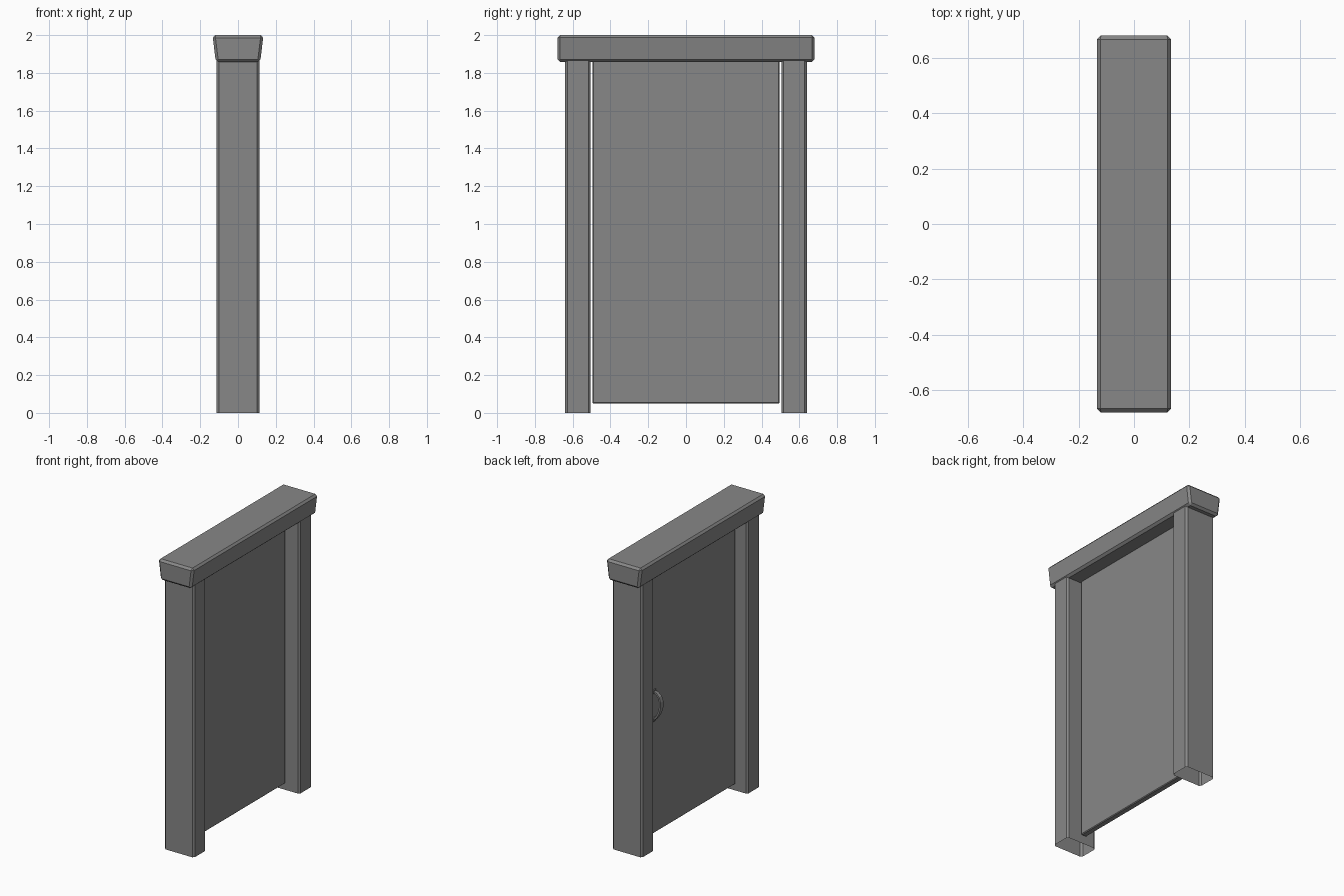
import bpy, bmesh, math

if "Cube" in bpy.data.objects:
    bpy.data.objects.remove(bpy.data.objects["Cube"])

# Dark grey finish shared by all parts
dark = bpy.data.materials.new("dark_grey")
dark.diffuse_color = (0.245, 0.245, 0.245, 1)
dark.use_nodes = True
dark.node_tree.nodes["Principled BSDF"].inputs["Base Color"].default_value = dark.diffuse_color


def finish(name, bm):
    """Turn a bmesh into a named scene object."""
    mesh = bpy.data.meshes.new(name)
    bm.to_mesh(mesh)
    bm.free()
    mesh.materials.append(dark)
    obj = bpy.data.objects.new(name, mesh)
    bpy.context.collection.objects.link(obj)
    return obj


def box(name, lo, hi, bevel=0.0, vertical_only=False, open_bottom=False, bottom_x=1.0):
    """Chamfered box from corner to corner; the bottom can be narrowed in x or left open."""
    bm = bmesh.new()
    bmesh.ops.create_cube(bm, size=1)
    for v in bm.verts:
        narrow = bottom_x if v.co.z < 0 else 1.0
        v.co = [lo[i] + (v.co[i] + 0.5) * (hi[i] - lo[i]) for i in range(3)]
        v.co.x *= narrow
    edges = [e for e in bm.edges
             if not vertical_only or abs(e.verts[0].co.z - e.verts[1].co.z) > 0.01]
    bmesh.ops.bevel(bm, geom=edges, offset=bevel, segments=1, affect='EDGES', profile=0.5)
    if open_bottom:
        bm.normal_update()
        low = [f for f in bm.faces if f.normal.z < -0.9]
        bmesh.ops.delete(bm, geom=low, context='FACES_ONLY')
    return finish(name, bm)


# Two side posts, open underneath
for name, y0, y1 in (("left_post", -0.64, -0.505), ("right_post", 0.505, 0.64)):
    box(name, (-0.113, y0, 0), (0.113, y1, 1.88), 0.012, True, True)

# Lintel, narrower at the bottom
box("lintel", (-0.135, -0.68, 1.858), (0.135, 0.68, 2.0), 0.014, bottom_x=0.87)

# Door panel
box("door_panel", (-0.029, -0.496, 0.05), (0.013, 0.496, 1.862), 0.005)

# Curved pull handle on the -x face: flat strip bowed outwards, fullest above the middle
N, Z, Y, HALF = 8, 0.93, 0.39, 0.095
bm = bmesh.new()
rings = []
for i in range(N + 1):
    a = math.pi * (i / N - 0.5)
    bow = 0.06 * math.cos(a) * (1 + 0.25 * math.sin(a))
    z = Z + HALF * math.sin(a)
    half_w = 0.010 + 0.006 * math.cos(a)
    dx, dz = -math.cos(a) * 0.006, math.sin(a) * 0.006
    x = -0.025 - bow
    rings.append([bm.verts.new((x + s * dx, Y + w * half_w, z + s * dz))
                  for s, w in ((1, -1), (1, 1), (-1, 1), (-1, -1))])
for a, b in zip(rings, rings[1:]):
    for j in range(4):
        k = (j + 1) % 4
        bm.faces.new((a[j], a[k], b[k], b[j]))
bm.faces.new(rings[0][::-1])
bm.faces.new(rings[-1])
bmesh.ops.recalc_face_normals(bm, faces=bm.faces)
finish("handle_grip", bm)

# Small mounting plates at the handle ends
for name, s in (("handle_lower_plate", -1), ("handle_upper_plate", 1)):
    z = Z + s * HALF
    box(name, (-0.037, Y - 0.016, z - 0.014), (-0.027, Y + 0.016, z + 0.014), 0.003)
